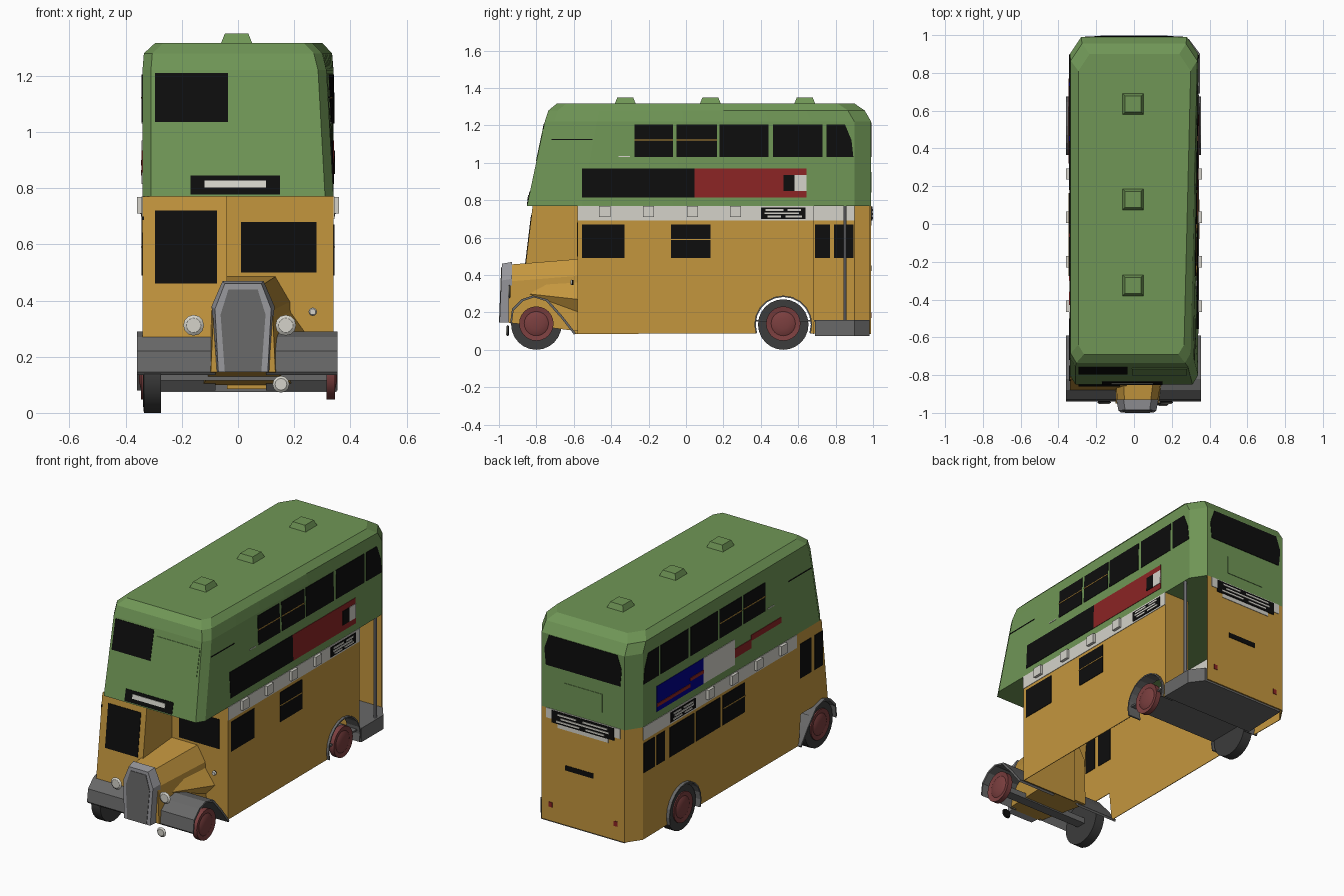
import bpy, bmesh, math
from mathutils import Vector

if "Cube" in bpy.data.objects:
    bpy.data.objects.remove(bpy.data.objects["Cube"])


def colour(name, r, g, b):
    m = bpy.data.materials.new(name)
    m.use_nodes = True
    m.diffuse_color = (r, g, b, 1)
    m.node_tree.nodes["Principled BSDF"].inputs["Base Color"].default_value = (r, g, b, 1)
    return m


green = colour("green", .16, .305, .093)
yellow = colour("yellow", .55, .305, .048)
red = colour("red", .26, .018, .018)
white = colour("white", .66, .65, .59)
grey = colour("grey", .14, .14, .14)
rubber = colour("rubber", .045, .045, .045)
black = colour("black", .004, .004, .004)
maroon = colour("maroon", .2, .05, .05)
blue = colour("blue", 0, 0, .26)
chrome = colour("chrome", .31, .31, .33)


def loft(name, mat, rings):
    """Skin a list of equal-length point rings and cap both ends."""
    bm = bmesh.new()
    vs = [[bm.verts.new(p) for p in r] for r in rings]
    n = len(vs[0])
    for a, b in zip(vs, vs[1:]):
        for i in range(n):
            bm.faces.new((a[i], a[(i + 1) % n], b[(i + 1) % n], b[i]))
    bm.faces.new(vs[0][::-1])
    bm.faces.new(vs[-1])
    bmesh.ops.recalc_face_normals(bm, faces=bm.faces[:])
    me = bpy.data.meshes.new(name)
    bm.to_mesh(me)
    bm.free()
    me.materials.append(mat)
    ob = bpy.data.objects.new(name, me)
    bpy.context.collection.objects.link(ob)
    return ob


def prism_x(name, mat, yz, x0, x1):
    return loft(name, mat, [[(x, y, z) for y, z in yz] for x in (x0, x1)])


def prism_z(name, mat, xy, z0, z1):
    return loft(name, mat, [[(x, y, z) for x, y in xy] for z in (z0, z1)])


def rect(u0, u1, v0, v1):
    return [(u0, v0), (u1, v0), (u1, v1), (u0, v1)]


def box(name, mat, x0, x1, y0, y1, z0, z1):
    return prism_z(name, mat, rect(x0, x1, y0, y1), z0, z1)


def lathe(name, mat, centre, axis, profile, n=24):
    """Turn (distance along axis, radius) pairs about the x or y axis."""
    rings = []
    for d, r in profile:
        ring = []
        for i in range(n):
            c, s = r * math.cos(math.tau * i / n), r * math.sin(math.tau * i / n)
            ring.append(Vector(centre) + Vector((d, c, s) if axis == "x" else (c, d, s)))
        rings.append(ring)
    ob = loft(name, mat, rings)
    bpy.ops.object.select_all(action="DESELECT")
    ob.select_set(True)
    bpy.context.view_layer.objects.active = ob
    bpy.ops.object.shade_smooth_by_angle(angle=math.radians(30))


# Surfaces that plates are laid on: (mapping, outward direction)
def right_wall(y, z):
    s = (z - .77) / .45
    y0 = -.80 + .095 * s
    return Vector((.34 - .025 * s * (1 - (y - y0) / (.9 - y0)), y, z))


RIGHT = (right_wall, Vector((1, 0, 0)))
RIGHT_LOW = (lambda y, z: Vector((.34, y, z)), Vector((1, 0, 0)))
LEFT = (lambda y, z: Vector((-.34, y, z)), Vector((-1, 0, 0)))
BACK = (lambda x, z: Vector((x, .99, z)), Vector((0, 1, 0)))
FRONT = (lambda x, z: Vector((x, -.85 + .095 * (z - .77) / .45, z)), Vector((0, -1, 0)))
CAB = (lambda x, z: Vector((x, -.88 + .12 * (z - .27), z)), Vector((0, -1, 0)))
BULKHEAD = (lambda x, z: Vector((x, -.58, z)), Vector((0, -1, 0)))


def plate(name, mat, surf, pts, layer=1):
    f, out = surf
    top = .003 * layer
    loft(name, mat, [[f(u, v) + out * d for u, v in pts] for d in (top - .009, top)])


# Upper deck: stacked plan outlines with cut corners
def deck_ring(z, yf, yb, xl, xf, xr):
    pts = []
    for i in range(8):
        t = i / 7
        pts.append((xf + (xr - xf) * t, yf + .05 + (yb - yf - .14) * t, z))
    return pts + [(xr - .06, yb, z), (.06 - xl, yb, z), (-xl, yb - .09, z),
                  (-xl, yf + .05, z), (.03 - xl, yf, z), (xf - .03, yf, z)]


loft("upper_deck", green, [
    deck_ring(.77, -.85, .99, .34, .34, .34),
    deck_ring(1.22, -.755, .99, .34, .315, .34),
    deck_ring(1.28, -.735, .955, .335, .30, .335),
    deck_ring(1.317, -.69, .90, .295, .265, .30)])
for y in (-.325, .13, .635):
    loft("roof_vent", green, [[(x - .005, y + v, z) for x, v in rect(-w, w, -w, w)]
                              for w, z in ((.058, 1.31), (.042, 1.35))])

# Lower deck walls with rear wheel arches
arch = [(.52 + .155 * math.cos(math.radians(a)), .135 + .155 * math.sin(math.radians(a)))
        for a in range(198, -19, -18)]
prism_x("left_lower_wall", yellow, [(-.6, .085)] + arch + [
    (.9, .085), (.9, .77), (-.82, .77), (-.88, .27), (-.62, .27)], -.34, -.336)
prism_x("right_lower_wall", yellow, [(-.58, .085)] + arch + [
    (.685, .085), (.685, .77), (-.58, .77)], .336, .34)
prism_z("rear_wall", yellow, [(-.34, .9), (-.28, .99), (.28, .99), (.28, .982),
                              (-.275, .982), (-.334, .9)], .085, .77)
box("front_bulkhead", yellow, -.04, .34, -.58, -.574, .085, .77)
box("rear_bulkhead", yellow, .17, .336, .675, .685, .16, .77)
prism_x("cab_front", yellow, [(-.88, .27), (-.82, .77), (-.812, .77), (-.872, .27)], -.34, -.04)
prism_x("cab_inner_wall", yellow, [(-.88, .27), (-.82, .77), (-.58, .77), (-.58, .27)], -.046, -.04)

# Rear platform, floor and pole
prism_z("rear_platform", grey, [(-.28, .69), (.35, .69), (.35, .9), (.29, .98), (-.27, .98)], .075, .16)
box("rear_floor", grey, -.3, .336, .37, .69, .15, .16)
box("front_axle", grey, -.28, .32, -.83, -.77, .115, .15)
bm_pole = [(.33 + .009 * math.cos(a * math.tau / 8), .85 + .009 * math.sin(a * math.tau / 8)) for a in range(8)]
prism_z("platform_pole", chrome, bm_pole, .15, .775)


# Bonnet, radiator and mudguards
def bonnet_ring(y, c, low, wide, z0, z1, lean=0):
    return [(c + k * w, y + lean * (z - z0), z) for k, w, z in (
        (-1, low, z0), (-1, wide, z1 - .09), (-1, wide * .65, z1),
        (1, wide * .65, z1), (1, wide, z1 - .09), (1, low, z0))]


loft("bonnet", yellow, [bonnet_ring(-.95, .018, .115, .105, .145, .455),
                        bonnet_ring(-.58, .035, .16, .15, .1, .485)])
loft("radiator_shell", chrome, [bonnet_ring(-.997, .018, .088, .1, .145, .46, .04),
                                bonnet_ring(-.93, .018, .095, .112, .145, .47)])
loft("radiator_grille", grey, [bonnet_ring(y, .018, .065, .08, .146, .44, .04) for y in (-1.0, -.993)])
loft("scuttle", yellow, [[(.1, -.85, .2), (.1, -.85, .4), (.14, -.85, .3)],
                         [(.1, -.58, .1), (.1, -.58, .48), (.25, -.58, .27)]])
guard = [(-.94, .145), (-.93, .22), (-.88, .27), (-.82, .29), (-.74, .27), (-.66, .18), (-.59, .09)]
guard += [(y + .008 if y < -.8 else y - .008, z - .01) for y, z in guard[::-1]]
prism_x("left_mudguard", grey, guard, .1, .355)
prism_x("right_mudguard", grey, guard, -.36, -.08)
inner_arch = [(.52 + (y - .52) * .95, .135 + (z - .135) * .95) for y, z in arch[::-1]]
for x0, x1 in ((-.36, -.27), (.27, .355)):
    prism_x("rear_wheel_arch", grey, arch + inner_arch, x0, x1)

# Wheels: tyres on one side, bare hubs on the other
for y in (-.8, .52):
    lathe("tyre", rubber, (0, y, .135), "x", [(-.275, .1), (-.275, .135), (-.335, .135), (-.339, .1)])
    for s in (-1, 1):
        lathe("wheel_hub", maroon, (0, y, .14), "x", [
            (s * d, r) for d, r in ((.315, .092), (.346, .092), (.341, .065), (.346, .055), (.352, .03))])

# Lamps
for x, y, z, r in ((-.158, -.945, .312, .037), (.17, -.945, .312, .037),
                   (.153, -.955, .102, .03), (.266, -.61, .36, .015)):
    lathe("lamp_lens", white, (x, y, z), "y", [(0, r), (-.008, r * .7)], 12)
    lathe("lamp_back", black, (x, y, z), "y", [(0, r), (.008, r * .8)], 12)


def route_board(surf, u0, u1, z0, z1):
    plate("route_board", black, surf, rect(u0, u1, z0, z1), 2)
    w = u1 - u0
    for a, b, k in ((.1, .5, .7), (.6, .9, .7), (.08, .85, .42), (.15, .45, .14), (.55, .92, .14)):
        z = z0 + (z1 - z0) * k
        plate("route_strip", white, surf, rect(u0 + a * w, u0 + b * w, z, z + .01), 3)


# Windows, band and vents shared by both sides
for high, low, s in ((RIGHT, RIGHT_LOW, 1), (LEFT, LEFT, -1)):
    for y0, y1 in ((-.275, -.07), (-.05, .165), (.18, .44), (.465, .73)):
        plate("upper_window", black, high, rect(y0, y1, 1.03, 1.205))
        if y1 < .17:
            plate("window_bar", yellow, high, rect(y0, y1, 1.119, 1.124), 2)
    plate("upper_window_end", black, high, [(.75, 1.03), (.895, 1.03), (.885, 1.12), (.85, 1.205), (.75, 1.205)])
    plate("side_trim", black, high, rect(-.72, -.5, 1.121, 1.126))
    plate("small_trim", white, high, rect(-.36, -.3, 1.03, 1.035))
    plate("white_band", white, low, rect(-.58, .684 if s > 0 else .9, .69, .77))
    route_board(low, .4, .64, .7, .76)
    for y in (-.435, -.2, .035, .265):
        box("band_vent", white, *sorted((s * .34, s * .36)), y - .03, y + .03, .71, .768)

# Lower side windows
for y0, y1 in ((-.555, -.33), (-.08, .13)):
    plate("lower_window", black, RIGHT_LOW, rect(y0, y1, .49, .67))
for y0, y1 in ((-.08, .135), (.16, .39), (.41, .645), (.69, .77), (.79, .895)):
    plate("lower_window", black, LEFT, rect(y0, y1, .49, .67))
for y0, y1 in ((-.72, -.61), (-.83, -.75)):
    plate("cab_side_window", black, LEFT, rect(y0, y1, .49, .7))
for surf in (RIGHT_LOW, LEFT):
    plate("window_bar", yellow, surf, rect(-.08, .13, .588, .593), 2)

# Side advertising panels
plate("panel_black", black, RIGHT, rect(-.555, .045, .815, .97))
plate("panel_red", red, RIGHT, rect(.045, .645, .815, .97))
plate("panel_black_mark", black, RIGHT, rect(.52, .58, .85, .935), 2)
plate("panel_white_mark", white, RIGHT, rect(.58, .645, .85, .935), 2)
plate("panel_blue", blue, LEFT, rect(.32, .77, .815, .97))
plate("panel_white", white, LEFT, rect(.02, .32, .815, .97))
for y0, y1, z0, z1, layer in ((.45, .77, .845, .865, 2), (.32, .45, .88, .9, 2),
                              (-.14, .02, .855, .91, 1), (-.43, -.14, .9, .935, 1)):
    plate("panel_red_stripe", red, LEFT, rect(y0, y1, z0, z1), layer)

# Front windows and destination board
plate("front_upper_window", black, FRONT, rect(-.295, -.035, 1.035, 1.21))
plate("front_blank_window", green, FRONT, rect(-.01, .28, 1.01, 1.18))
plate("destination_board", black, FRONT, rect(-.17, .15, .777, .845))
plate("destination_blind", white, FRONT, rect(-.12, .1, .802, .828), 2)
plate("cab_window", black, CAB, rect(-.295, -.075, .46, .72))
plate("bulkhead_window", black, BULKHEAD, rect(.01, .28, .5, .68))

# Rear window, boards and lamps
plate("rear_window", black, BACK, [(-.25, 1.03), (.25, 1.03), (.26, 1.13), (.23, 1.215), (-.23, 1.215), (-.26, 1.13)])
plate("rear_blank_panel", green, BACK, rect(-.13, .13, .84, .95))
plate("rear_white_panel", white, BACK, rect(-.25, .25, .71, .77))
plate("rear_white_strip", white, BACK, rect(-.17, .17, .665, .71))
route_board(BACK, -.21, .21, .69, .765)
plate("rear_handle", black, BACK, rect(-.07, .12, .42, .45))
for x in (-.22, .22):
    plate("rear_lamp", red, BACK, rect(x - .012, x + .012, .17, .2))
